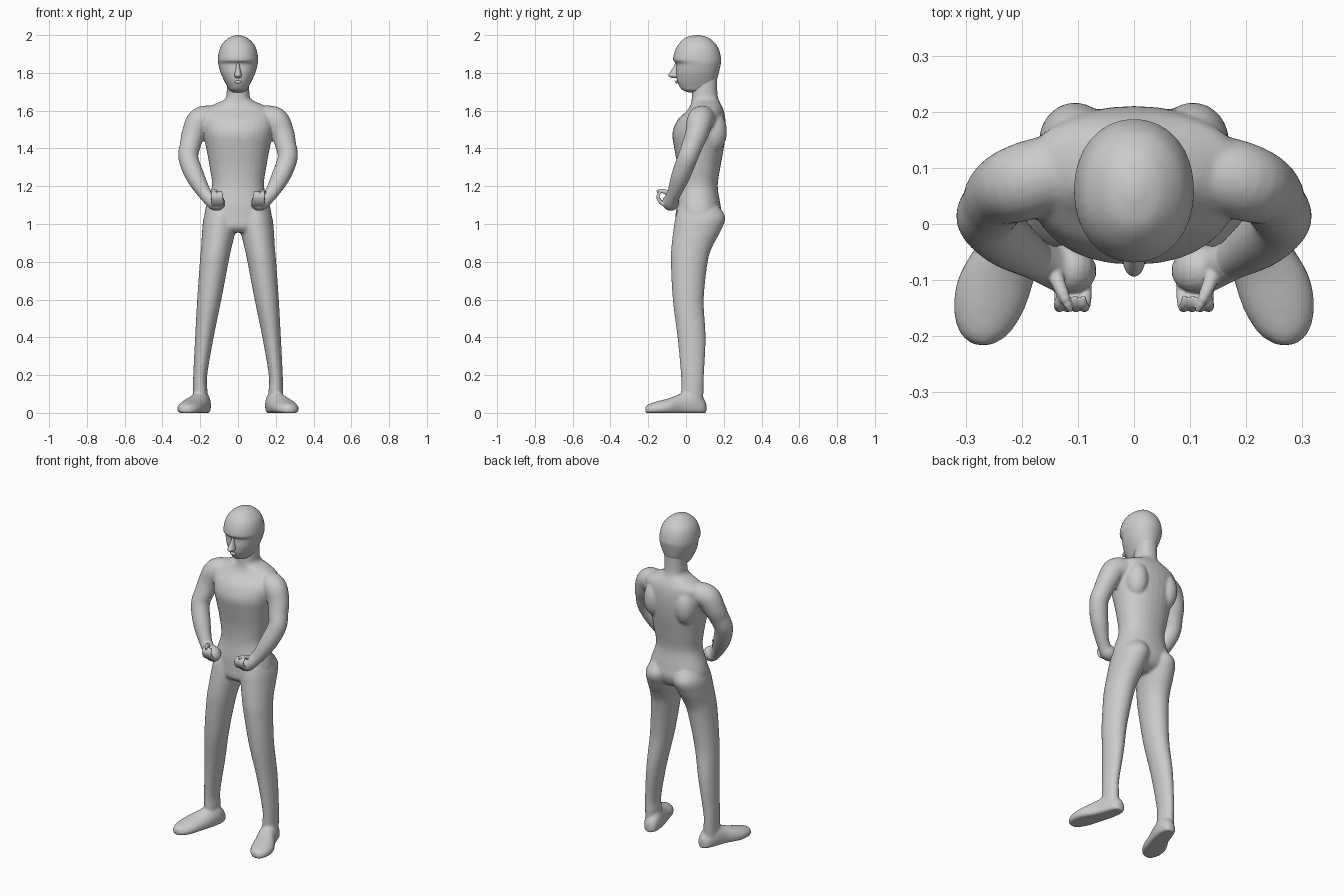
import bpy, bmesh, math
from mathutils import Vector, Matrix


def smooth_rows(rows, steps=5):
    # Catmull-Rom interpolation of any list of equal-length tuples
    out = []
    for i in range(len(rows) - 1):
        a, b, c, d = (rows[max(0, min(len(rows) - 1, i + k))] for k in (-1, 0, 1, 2))
        for s in range(steps):
            t = s / steps
            out.append([0.5 * (2*q + (r-p)*t + (2*p-5*q+4*r-w)*t*t + (3*q-p-3*r+w)*t**3)
                        for p, q, r, w in zip(a, b, c, d)])
    out.append(list(rows[-1]))
    return out


def skin(bm, rings):
    # closed surface through a list of point rings
    vs = [[bm.verts.new(p) for p in r] for r in rings]
    n = len(vs[0])
    faces = [bm.faces.new((a[i], a[(i+1) % n], b[(i+1) % n], b[i]))
             for a, b in zip(vs, vs[1:]) for i in range(n)]
    faces += [bm.faces.new(vs[0]), bm.faces.new(vs[-1])]
    bmesh.ops.recalc_face_normals(bm, faces=faces)


def power(v, e):
    return math.copysign(abs(v) ** (2 / e), v)


def stack(bm, rows, side=1, e=2.0, n=32):
    # horizontal sections: z, centre x, half width, front y, back y
    rings = []
    for z, cx, rx, f, b in smooth_rows(rows):
        rings.append([(side * (cx + rx * power(math.cos(2*math.pi*i/n), e)),
                       (f+b)/2 + (b-f)/2 * power(math.sin(2*math.pi*i/n), e), z) for i in range(n)])
    skin(bm, rings)


def tube(bm, rows, side=1, n=20, steps=5):
    # round sections along a path: x, y, z, radius
    rows = smooth_rows(rows, steps)
    pts = [Vector(r[:3]) for r in rows]
    rings = []
    for i, r in enumerate(rows):
        t = (pts[min(i+1, len(pts)-1)] - pts[max(i-1, 0)]).normalized()
        u = t.cross(Vector((0.2, 1, 0.1))).normalized()
        v = t.cross(u)
        ring = [pts[i] + r[3] * (u*math.cos(2*math.pi*k/n) + v*math.sin(2*math.pi*k/n)) for k in range(n)]
        rings.append([(side*p.x, p.y, p.z) for p in ring])
    skin(bm, rings)


def ball(bm, c, r, side=1):
    m = Matrix.Translation((side*c[0], c[1], c[2])) @ Matrix.Diagonal((*r, 1))
    bmesh.ops.create_uvsphere(bm, u_segments=24, v_segments=16, radius=1, matrix=m)


def foot(bm, side, n=24):
    # flat-soled sections: y, centre x, half width, height
    rows = [(.108, .185, .015, .05), (.09, .186, .038, .08), (.04, .195, .052, .12),
            (-.02, .212, .058, .105), (-.09, .243, .068, .078), (-.15, .258, .064, .062),
            (-.195, .266, .044, .048), (-.216, .269, .016, .034)]
    rings = []
    for y, cx, rx, h in smooth_rows(rows):
        rings.append([(side * (cx + rx*math.cos(2*math.pi*i/n)), y,
                       max(0, h * (.35 + .65*math.sin(2*math.pi*i/n)))) for i in range(n)])
    skin(bm, rings)


def finish(name, bm, voxel, rounds):
    me = bpy.data.meshes.new(name)
    bm.to_mesh(me)
    bm.free()
    ob = bpy.data.objects.new(name, me)
    bpy.context.collection.objects.link(ob)
    rm = ob.modifiers.new("blend", 'REMESH')
    rm.mode, rm.voxel_size, rm.use_smooth_shade = 'VOXEL', voxel, True
    sm = ob.modifiers.new("soften", 'SMOOTH')
    sm.factor, sm.iterations = 0.5, rounds
    return ob


# torso, neck, limbs and feet blended into one skin
body = bmesh.new()
stack(body, [(.955, 0, .09, -.03, .11), (.985, 0, .165, -.055, .165), (1.04, 0, .178, -.055, .19),
             (1.1, 0, .168, -.052, .183), (1.2, 0, .138, -.04, .168), (1.3, 0, .15, -.045, .182),
             (1.4, 0, .168, -.062, .2), (1.48, 0, .184, -.072, .209), (1.55, 0, .195, -.045, .209),
             (1.6, 0, .185, .005, .2), (1.632, 0, .13, .025, .186), (1.66, 0, .07, .03, .172),
             (1.7, 0, .06, .032, .166), (1.78, 0, .06, .035, .166)], e=2.2)
for s in (1, -1):
    ball(body, (.105, .145, 1.49), (.065, .072, .11), s)
    # leg
    stack(body, [(1.12, .08, .06, -.03, .15), (1.04, .092, .088, -.055, .208),
                 (.96, .102, .088, -.068, .182), (.88, .114, .081, -.077, .14), (.8, .126, .076, -.08, .115),
                 (.6, .152, .064, -.07, .094), (.4, .178, .049, -.045, .104),
                 (.2, .2, .037, -.027, .095), (.12, .2, .038, -.026, .093), (.04, .2, .04, -.03, .09)], s)
    # arm
    tube(body, [(.11, .1, 1.56, .055), (.15, .09, 1.56, .068), (.203, .073, 1.545, .069),
                (.236, .058, 1.48, .062), (.252, .035, 1.42, .056), (.263, .008, 1.35, .053),
                (.228, -.028, 1.255, .05), (.178, -.062, 1.165, .037), (.145, -.078, 1.13, .033)], s)
    foot(body, s)
finish("body", body, .0075, 5)

# head with brow ridge
head = bmesh.new()
stack(head, [(2.0, 0, .012, .045, .075), (1.985, 0, .05, -.005, .122), (1.95, 0, .086, -.041, .16),
             (1.91, 0, .102, -.061, .179), (1.87, 0, .107, -.069, .187), (1.858, 0, .106, -.06, .186),
             (1.845, 0, .104, -.05, .184), (1.8, 0, .092, -.052, .174), (1.76, 0, .074, -.048, .163),
             (1.73, 0, .058, -.036, .15), (1.708, 0, .045, -.018, .125), (1.695, 0, .022, .02, .1)], e=2.1)
finish("head", head, .006, 2)

# nose
nose = bmesh.new()
stack(nose, [(1.855, 0, .007, -.056, -.03), (1.83, 0, .01, -.068, -.03), (1.8, 0, .017, -.088, -.03),
             (1.785, 0, .02, -.094, -.03), (1.774, 0, .013, -.08, -.03)])
# lips
ball(nose, (0, -.049, 1.752), (.02, .009, .009))
finish("nose_and_mouth", nose, .003, 2)

# cupped hands with curled fingers
for s, label in ((1, "left"), (-1, "right")):
    hand = bmesh.new()
    tube(hand, [(.178, -.062, 1.165, .036), (.15, -.075, 1.135, .037), (.125, -.08, 1.118, .044),
                (.1, -.082, 1.112, .042), (.08, -.083, 1.11, .03), (.068, -.083, 1.11, .01)], s)
    for k in range(4):
        x = .086 + .015 * k
        tube(hand, [(x, -.095, 1.095, .011), (x, -.128, 1.11, .011), (x + .002, -.148, 1.14, .0095),
                    (x + .004, -.142, 1.162, .008), (x + .004, -.128, 1.172, .004)], s, 10, 3)
    # thumb
    tube(hand, [(.145, -.075, 1.15, .016), (.135, -.105, 1.168, .013), (.122, -.135, 1.178, .01),
                (.112, -.155, 1.172, .005)], s, 10, 3)
    finish(label + "_hand", hand, .003, 3)
